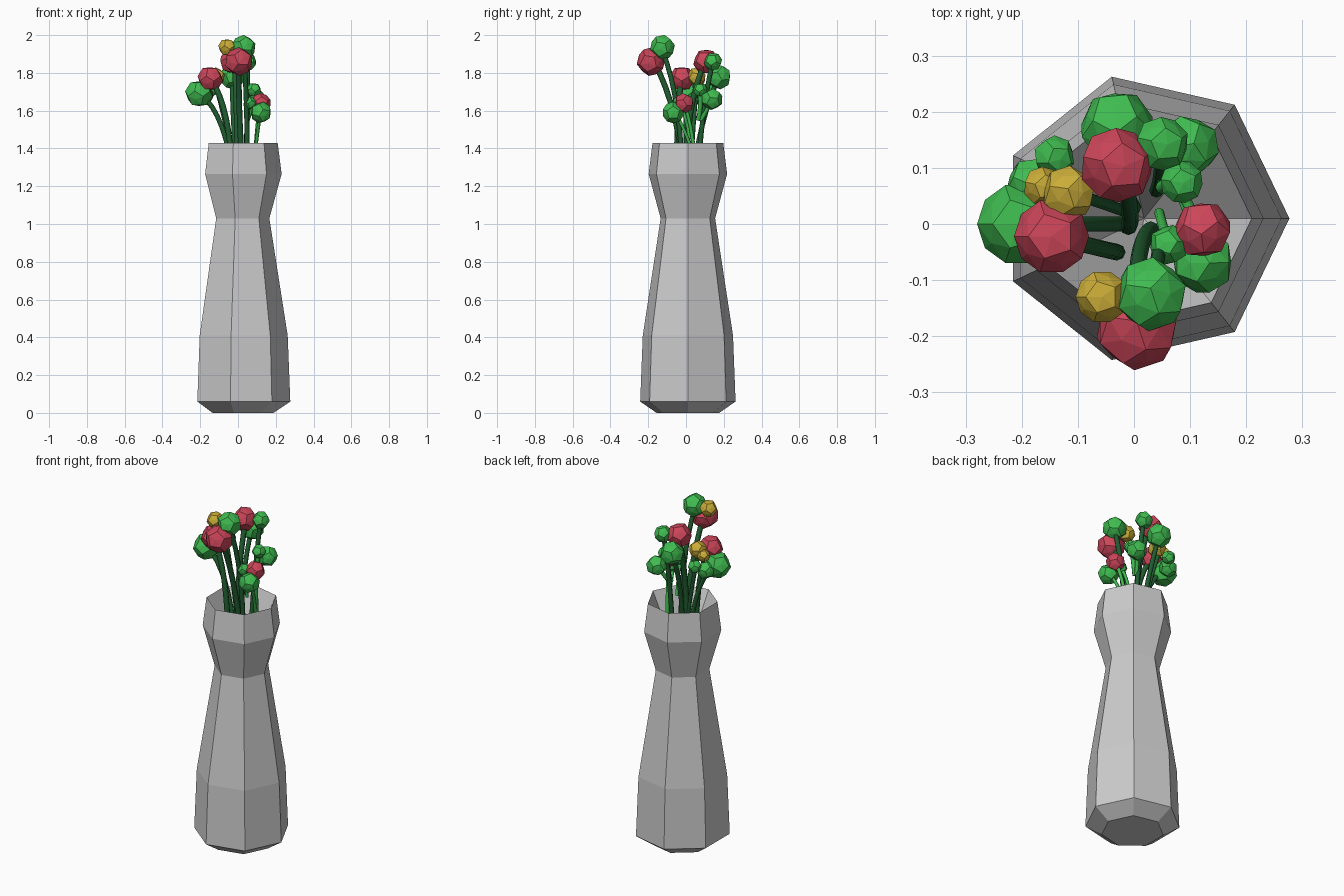
import bpy, bmesh, math
from mathutils import Vector, Euler

if "Cube" in bpy.data.objects:
    bpy.data.objects.remove(bpy.data.objects["Cube"])


def material(name, rgb):
    m = bpy.data.materials.new(name)
    m.diffuse_color = (*rgb, 1)
    m.use_nodes = True
    m.node_tree.nodes["Principled BSDF"].inputs["Base Color"].default_value = m.diffuse_color
    return m


GREEN = material("leaf_green", (0.05, 0.5, 0.08))
RED = material("petal_red", (0.6, 0.06, 0.1))
YELLOW = material("petal_yellow", (0.6, 0.42, 0.04))
DARK = material("stem_green", (0.015, 0.11, 0.03))


def add_object(name, bm, mat=None):
    mesh = bpy.data.meshes.new(name)
    bmesh.ops.recalc_face_normals(bm, faces=bm.faces)
    bm.to_mesh(mesh)
    bm.free()
    ob = bpy.data.objects.new(name, mesh)
    bpy.context.collection.objects.link(ob)
    if mat:
        mesh.materials.append(mat)
    return ob


# Seven-sided vase, closed inside by a funnel below the rim
def vase():
    cx, cy, n = 0.018, 0.01, 7
    profile = [(0.17, 0.0), (0.259, 0.06), (0.245, 0.41), (0.148, 1.03),
               (0.213, 1.265), (0.192, 1.43)]
    bm = bmesh.new()
    rings = [[bm.verts.new((cx + r * math.cos(math.tau * i / n),
                            cy + r * math.sin(math.tau * i / n), z))
              for i in range(n)] for r, z in profile]
    apex = bm.verts.new((cx, cy, 1.0))
    bm.faces.new(rings[0])
    for a, b in zip(rings, rings[1:]):
        for i in range(n):
            j = (i + 1) % n
            bm.faces.new((a[i], a[j], b[j], b[i]))
    for i in range(n):
        bm.faces.new((rings[-1][i], rings[-1][(i + 1) % n], apex))
    add_object("vase", bm)


# Faceted bloom: dodecahedron with slightly raised face centres
def bloom(name, x, y, z, r, mat, turn):
    src = bmesh.new()
    bmesh.ops.create_icosphere(src, subdivisions=1, radius=1)
    points = [f.calc_center_median().normalized() for f in src.faces]
    points += [v.co.normalized() * 0.88 for v in src.verts]
    src.free()
    rot = Euler((turn * 0.5, turn * 0.3, turn)).to_matrix()
    bm = bmesh.new()
    for p in points:
        bm.verts.new(rot @ p * r + Vector((x, y, z)))
    bmesh.ops.convex_hull(bm, input=bm.verts)
    add_object(name, bm, mat)


# Curved stem swept along a quadratic arc
def stem(name, base, bend, tip, r, mat):
    a, b, c = map(Vector, (base, bend, tip))
    bm = bmesh.new()
    prev, steps, n = None, 8, 8
    for k in range(steps + 1):
        t = k / steps
        p = a * (1 - t) ** 2 + b * 2 * t * (1 - t) + c * t * t
        d = ((b - a) * (1 - t) + (c - b) * t).normalized()
        u = d.cross(Vector((0, 1, 0))).normalized()
        v = d.cross(u)
        ring = [bm.verts.new(p + r * (u * math.cos(math.tau * i / n) + v * math.sin(math.tau * i / n)))
                for i in range(n)]
        if prev:
            for i in range(n):
                j = (i + 1) % n
                bm.faces.new((prev[i], prev[j], ring[j], ring[i]))
        else:
            bm.faces.new(ring)
        prev = ring
    bm.faces.new(prev)
    for f in bm.faces:
        f.smooth = len(f.verts) == 4
    add_object(name, bm, mat)


vase()

# Blooms: x, y, z, radius
blooms = [
    (RED, [(-0.147, -0.022, 1.77, 0.068), (0.005, -0.185, 1.86, 0.077),
           (-0.03, 0.105, 1.86, 0.068), (0.122, -0.01, 1.64, 0.053)]),
    (GREEN, [(-0.207, 0.0, 1.69, 0.074), (0.03, -0.125, 1.935, 0.067),
             (0.05, 0.143, 1.86, 0.049), (-0.03, 0.173, 1.78, 0.068),
             (-0.142, 0.12, 1.71, 0.038), (-0.18, 0.07, 1.68, 0.05),
             (0.095, 0.138, 1.66, 0.058), (0.085, 0.075, 1.71, 0.039),
             (0.122, -0.068, 1.59, 0.058), (0.062, -0.037, 1.64, 0.036)]),
    (YELLOW, [(-0.057, -0.13, 1.935, 0.048), (-0.117, 0.055, 1.78, 0.05),
              (-0.162, 0.067, 1.76, 0.036)]),
]
for mat, spots in blooms:
    for i, spot in enumerate(spots):
        bloom(mat.name.split("_")[1] + "_bloom_%d" % i, *spot, mat, i * 1.1)

# Stems: base inside the vase, bend point, tip
stems = [
    ((-0.03, -0.05, 1.2), (-0.035, -0.05, 1.62), (-0.147, -0.022, 1.77), 0.015, DARK),
    ((-0.02, 0.0, 1.2), (-0.06, 0.0, 1.58), (-0.2, 0.0, 1.69), 0.013, DARK),
    ((0.03, -0.01, 1.2), (0.0, -0.03, 1.6), (0.005, -0.17, 1.86), 0.015, DARK),
    ((0.05, -0.02, 1.2), (0.05, -0.02, 1.65), (0.03, -0.125, 1.92), 0.013, DARK),
    ((-0.01, -0.005, 1.2), (0.0, 0.0, 1.65), (-0.02, 0.1, 1.85), 0.015, DARK),
    ((0.0, 0.03, 1.2), (-0.03, 0.07, 1.55), (-0.03, 0.17, 1.77), 0.013, DARK),
    ((0.04, 0.06, 1.2), (0.05, 0.08, 1.6), (0.05, 0.14, 1.85), 0.013, DARK),
    ((-0.01, 0.02, 1.2), (-0.06, 0.04, 1.55), (-0.13, 0.06, 1.77), 0.011, DARK),
    ((0.085, 0.055, 1.25), (0.095, 0.04, 1.5), (0.118, -0.01, 1.64), 0.010, GREEN),
    ((0.08, 0.06, 1.25), (0.095, 0.03, 1.45), (0.12, -0.06, 1.59), 0.009, GREEN),
    ((0.05, 0.065, 1.55), (0.07, 0.08, 1.62), (0.085, 0.078, 1.71), 0.012, GREEN),
    ((0.05, 0.08, 1.55), (0.07, 0.11, 1.6), (0.095, 0.138, 1.66), 0.011, GREEN),
    ((0.045, 0.02, 1.45), (0.05, 0.0, 1.58), (0.062, -0.037, 1.64), 0.009, GREEN),
]
for i, s in enumerate(stems):
    stem("stem_%d" % i, *s)
